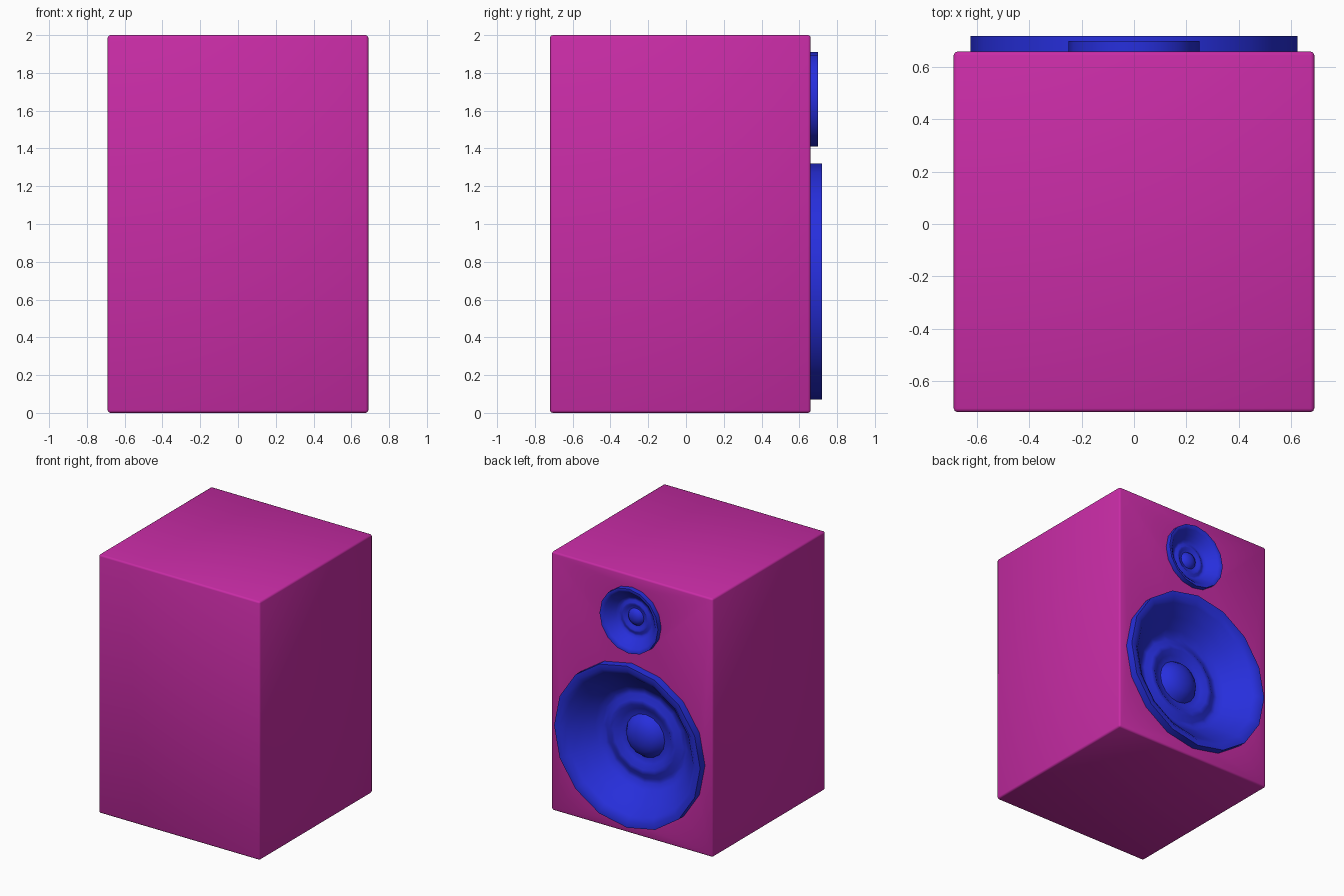
import bpy, bmesh
from math import pi, sin, cos, radians

if "Cube" in bpy.data.objects:
    bpy.data.objects.remove(bpy.data.objects["Cube"])

SIDES = 16


def material(name, color):
    m = bpy.data.materials.new(name)
    m.diffuse_color = color
    m.use_nodes = True
    m.node_tree.nodes["Principled BSDF"].inputs["Base Color"].default_value = m.diffuse_color
    return m


def add_object(name, bm, mat=None):
    bmesh.ops.recalc_face_normals(bm, faces=bm.faces)
    me = bpy.data.meshes.new(name)
    bm.to_mesh(me)
    bm.free()
    ob = bpy.data.objects.new(name, me)
    bpy.context.collection.objects.link(ob)
    if mat:
        me.materials.append(mat)
    return ob


def activate(ob):
    bpy.ops.object.select_all(action='DESELECT')
    ob.select_set(True)
    bpy.context.view_layer.objects.active = ob


def smooth(ob, angle):
    activate(ob)
    bpy.ops.object.shade_smooth_by_angle(angle=radians(angle))


def lathe(name, profile, z, mat=None):
    """Revolve (radius, y) points around a y-parallel axis; radius 0 closes an end."""
    bm = bmesh.new()
    rings = []
    for r, y in profile:
        n = SIDES if r > 0 else 1
        rings.append([bm.verts.new((r * cos(2 * pi * i / SIDES), y,
                                    z + r * sin(2 * pi * i / SIDES))) for i in range(n)])
    for a, b in zip(rings, rings[1:]):
        for i in range(SIDES):
            j = (i + 1) % SIDES
            quad = [a[i % len(a)], a[j % len(a)], b[j % len(b)], b[i % len(b)]]
            bm.faces.new(list(dict.fromkeys(quad)))
    return add_object(name, bm, mat)


pink = material("cabinet_pink", (0.58, 0.025, 0.38, 1))
blue = material("driver_blue", (0.02, 0.028, 0.72, 1))

# Cabinet with softened edges
bm = bmesh.new()
bmesh.ops.create_cube(bm, size=1)
for v in bm.verts:
    v.co.x *= 1.38
    v.co.y = v.co.y * 1.38 - 0.03
    v.co.z = v.co.z * 2 + 1
bmesh.ops.bevel(bm, geom=bm.edges[:], offset=0.014, segments=2, profile=0.5, affect='EDGES')
cabinet = add_object("cabinet", bm, pink)

# Driver section: rim, cone, surround ring and centre dome
section = [(0.625, 0.61), (0.625, 0.72), (0.585, 0.72), (0.545, 0.69), (0.47, 0.61),
           (0.40, 0.54), (0.36, 0.505), (0.325, 0.505), (0.285, 0.53), (0.25, 0.53),
           (0.21, 0.50), (0.165, 0.495), (0.14, 0.53), (0.10, 0.558),
           (0.05, 0.573), (0, 0.577)]

# Each driver: name, height, scale, front plane
for name, z, s, front in [("woofer", 0.695, 1.0, 0.72), ("tweeter", 1.66, 0.4, 0.70)]:
    # Pocket in the cabinet behind the driver
    pocket = [(0, 0.80), (0.605 * s, 0.80), (0.605 * s, front - 0.24 * s), (0, front - 0.24 * s)]
    cutter = lathe(name + "_pocket", pocket, z)
    cutter.hide_render = True
    activate(cabinet)
    mod = cabinet.modifiers.new("pocket", 'BOOLEAN')
    mod.operation, mod.solver, mod.object = 'DIFFERENCE', 'EXACT', cutter
    bpy.ops.object.modifier_apply(modifier=mod.name)
    bpy.data.objects.remove(cutter)

    driver = lathe(name, [(r * s, front - (0.72 - y) * s) for r, y in section], z, blue)
    smooth(driver, 50)

smooth(cabinet, 50)
